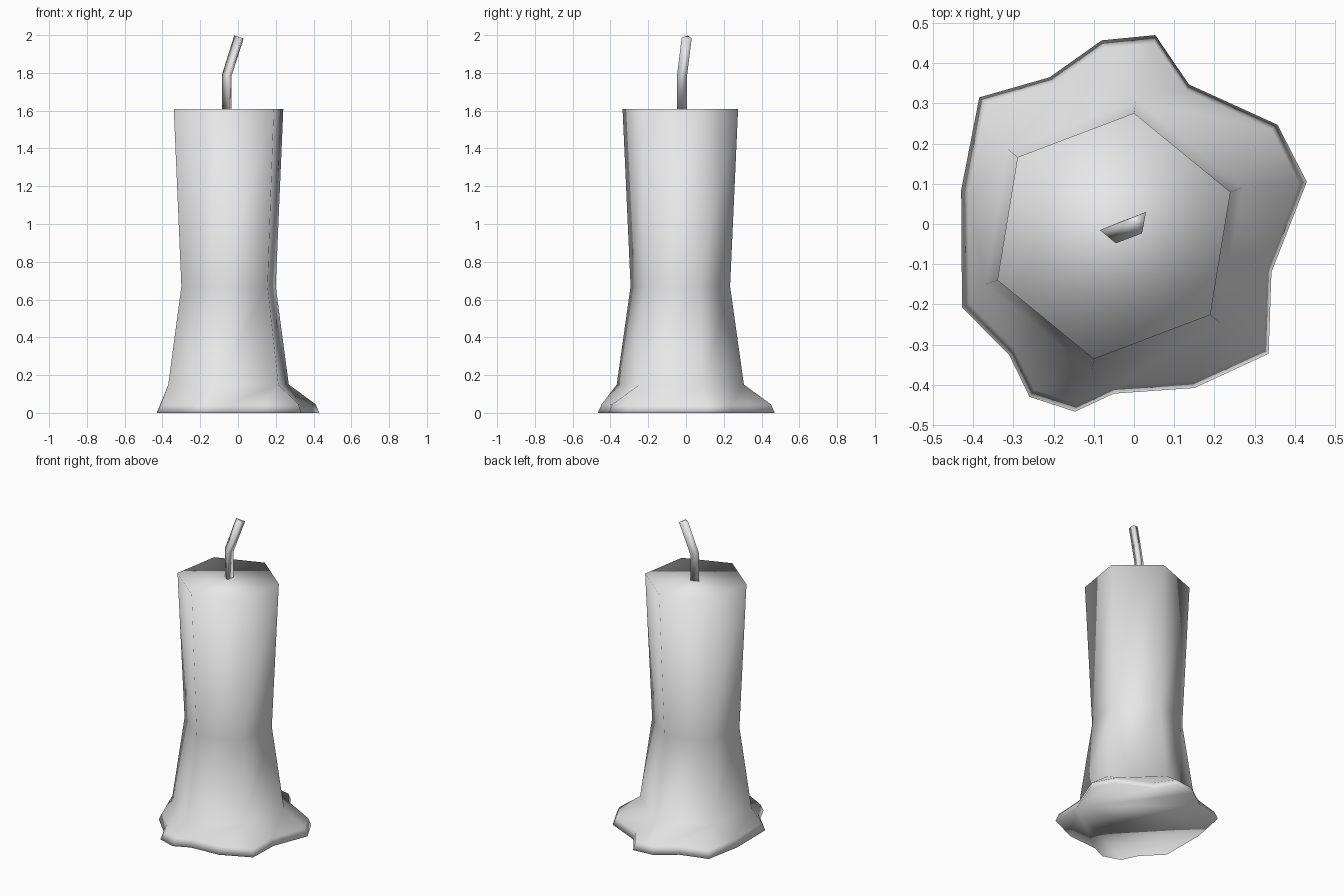
import bpy
import math
from mathutils import Vector

if "Cube" in bpy.data.objects:
    bpy.data.objects.remove(bpy.data.objects["Cube"], do_unlink=True)

wax_grey = bpy.data.materials.new("wax_grey")
wax_grey.use_nodes = True
grey = (0.8, 0.8, 0.8, 1)
wax_grey.diffuse_color = grey
wax_grey.node_tree.nodes["Principled BSDF"].inputs["Base Color"].default_value = grey


def smooth_object(name, verts, faces):
    mesh = bpy.data.meshes.new(name)
    mesh.from_pydata(verts, [], faces)
    mesh.materials.append(wax_grey)
    mesh.shade_smooth()
    obj = bpy.data.objects.new(name, mesh)
    bpy.context.collection.objects.link(obj)
    return obj


def band(lower, upper):
    """Quads between two index rings of equal length, counterclockwise."""
    n = len(lower)
    return [(lower[i], lower[(i + 1) % n], upper[(i + 1) % n], upper[i]) for i in range(n)]


# Candle body: hexagonal rings from the top down to the spreading wax
centre = Vector((-0.05, -0.03, 0))
SIDES = 6
verts, rings = [], []
for radius, z in ((0.31, 1.61), (0.267, 0.67), (0.341, 0.15)):
    rings.append(list(range(len(verts), len(verts) + SIDES)))
    for k in range(SIDES):
        a = math.radians(20.7 + 60 * k)
        verts.append(centre + Vector((radius * math.cos(a), radius * math.sin(a), z)))

# Melted puddle outline, counterclockwise
puddle = [(0.43, 0.105), (0.357, 0.247), (0.137, 0.347), (0.053, 0.47),
          (-0.08, 0.457), (-0.21, 0.365), (-0.385, 0.315), (-0.43, 0.085),
          (-0.428, -0.207), (-0.31, -0.327), (-0.26, -0.43), (-0.147, -0.467),
          (-0.05, -0.422), (0.15, -0.408), (0.335, -0.323), (0.342, -0.12)]
count = len(puddle)
rim = list(range(len(verts), len(verts) + count))
verts += [Vector((x * 0.957, y * 0.957, 0.045)) for x, y in puddle]
foot = list(range(len(verts), len(verts) + count))
verts += [Vector((x, y, 0)) for x, y in puddle]

faces = [tuple(rings[0]), tuple(reversed(foot))]
faces += band(rings[1], rings[0]) + band(rings[2], rings[1]) + band(foot, rim)

# Slope of the puddle: each rim point joins its nearest body corner
nearest = [min(rings[2], key=lambda h: (verts[h] - verts[r]).length) for r in rim]
for i in range(count):
    j = (i + 1) % count
    if nearest[i] == nearest[j]:
        faces.append((rim[i], rim[j], nearest[i]))
    else:
        faces.append((rim[i], rim[j], nearest[j], nearest[i]))
smooth_object("candle_body", verts, faces)

# Wick: a bent three-sided stem
section = [(-0.085, -0.015), (-0.045, -0.048), (-0.035, 0.005)]
wick = [(x, y, 1.6) for x, y in section]
wick += [(x, y, 1.785 - 0.2 * (x + 0.06)) for x, y in section]
wick += [(x + 0.065, y + 0.025, 1.99 - 0.3 * (x + 0.06)) for x, y in section]
low, bend, tip = [0, 1, 2], [3, 4, 5], [6, 7, 8]
smooth_object("wick", wick, [(2, 1, 0), tuple(tip)] + band(low, bend) + band(bend, tip))
